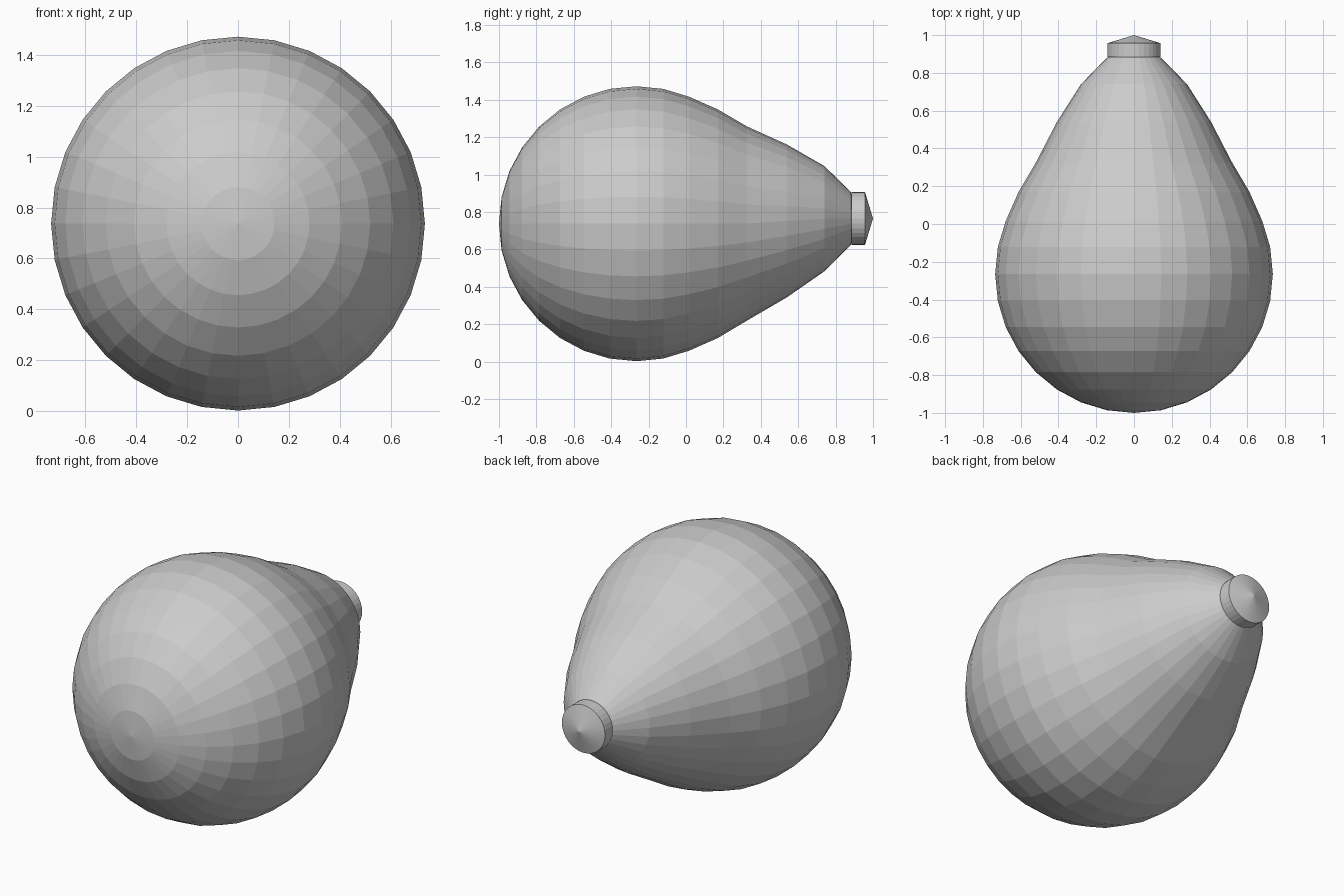
import bpy, bmesh
from math import sin, cos, pi

if "Cube" in bpy.data.objects:
    bpy.data.objects.remove(bpy.data.objects["Cube"])

SIDES = 32
R, CY, CZ = 0.735, -0.265, 0.737


def lathe_y(name, rings):
    """Loft (y, radius, z centre) rings along y; radius 0 makes a pole."""
    bm = bmesh.new()
    loops = []
    for y, r, zc in rings:
        if r == 0:
            loops.append([bm.verts.new((0, y, zc))])
        else:
            loops.append([bm.verts.new((r * sin(2 * pi * i / SIDES), y,
                                        zc + r * cos(2 * pi * i / SIDES)))
                          for i in range(SIDES)])
    for a, b in zip(loops, loops[1:]):
        for i in range(SIDES):
            j = (i + 1) % SIDES
            if len(a) == 1:
                bm.faces.new((a[0], b[i], b[j]))
            elif len(b) == 1:
                bm.faces.new((a[i], a[j], b[0]))
            else:
                bm.faces.new((a[i], a[j], b[j], b[i]))
    bmesh.ops.recalc_face_normals(bm, faces=bm.faces)
    mesh = bpy.data.meshes.new(name)
    bm.to_mesh(mesh)
    bm.free()
    obj = bpy.data.objects.new(name, mesh)
    bpy.context.collection.objects.link(obj)
    return obj


# Bulb: a sphere whose rear rings are pulled out into a slightly raised neck
neck = {11: (0.17, 0.737), 12: (0.325, 0.738), 13: (0.54, 0.752),
        14: (0.74, 0.764), 15: (0.88, 0.765), 16: (0.93, 0.765)}
bulb = []
for k in range(17):
    a = pi * k / 16
    y, zc = neck.get(k, (CY - R * cos(a), CZ))
    bulb.append((y, R * sin(a) if 0 < k < 16 else 0, zc))
lathe_y("bulb_body", bulb)

# End cap: short collar with a shallow cone
lathe_y("end_cap", [(0.885, 0, 0.765), (0.885, 0.141, 0.765),
                    (0.957, 0.141, 0.765), (1.0, 0, 0.765)])
